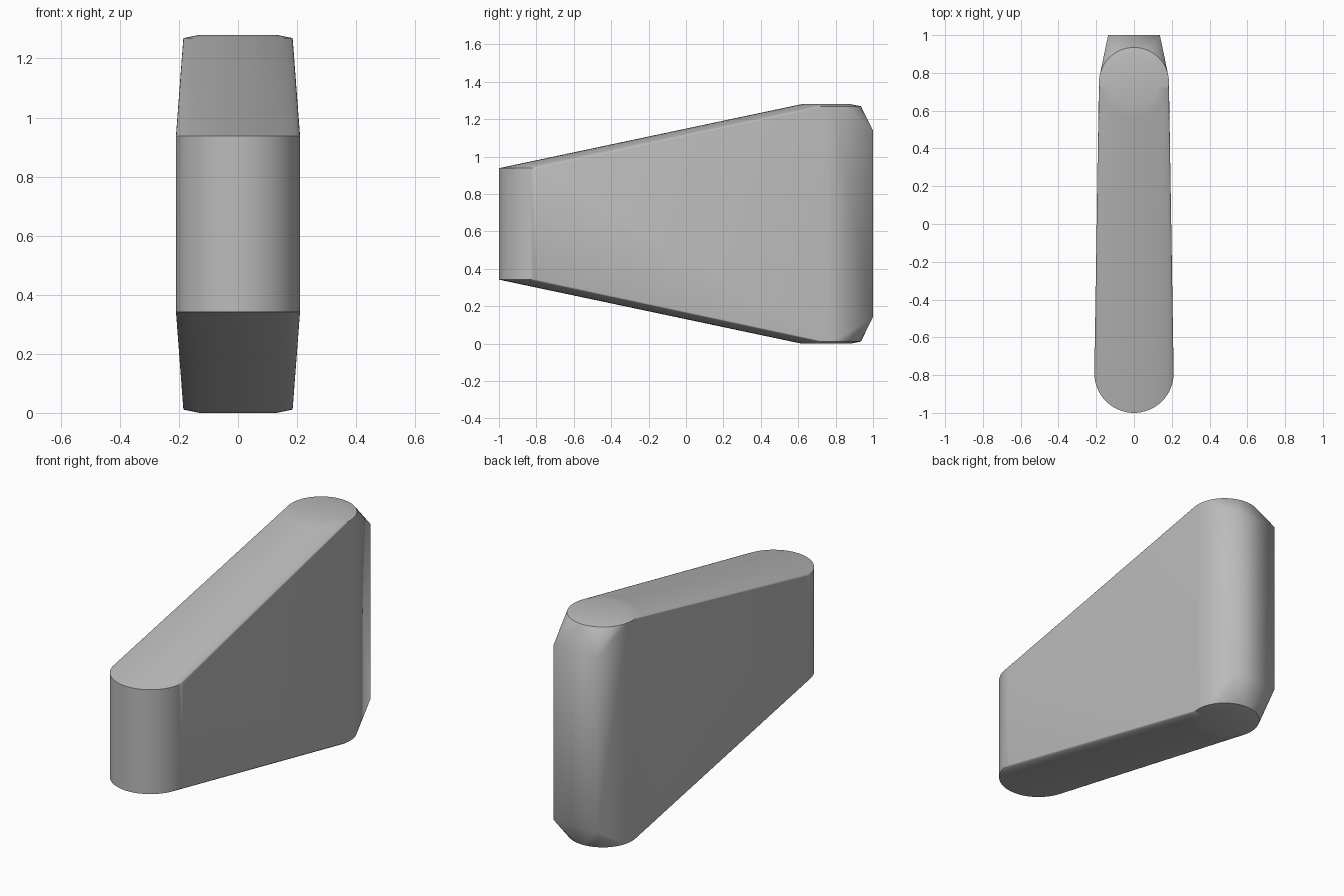
import bpy, bmesh, math

cube = bpy.data.objects.get("Cube")
if cube:
    bpy.data.objects.remove(cube, do_unlink=True)

SEGMENTS = 64
HEIGHT = 1.28

# Plain grey finish
grey = bpy.data.materials.new("plain_grey")
grey.use_nodes = True
colour = (0.5, 0.5, 0.5, 1)
grey.diffuse_color = colour
grey.node_tree.nodes["Principled BSDF"].inputs["Base Color"].default_value = colour

bm = bmesh.new()


def ring(y, radius, z):
    for i in range(SEGMENTS):
        a = math.tau * i / SEGMENTS
        bm.verts.new((radius * math.cos(a), y + radius * math.sin(a), z))


def mirrored_ring(y, radius, z):
    ring(y, radius, z)
    ring(y, radius, HEIGHT - z)


# Rounded nose, tall rear post with softly domed ends
mirrored_ring(-0.79, 0.21, 0.342)
mirrored_ring(0.75, 0.185, 0.011)
mirrored_ring(0.75, 0.13, 0)

# Flat rear plate
for x in (-0.137, 0.137):
    for z in (0.142, HEIGHT - 0.142):
        bm.verts.new((x, 1, z))

# Wrap the sections into one solid wedge
result = bmesh.ops.convex_hull(bm, input=bm.verts[:])
loose = [v for v in bm.verts if not v.link_faces]
bmesh.ops.delete(bm, geom=loose, context="VERTS")
bmesh.ops.dissolve_limit(bm, angle_limit=math.radians(0.2),
                         verts=bm.verts[:], edges=bm.edges[:])
bmesh.ops.recalc_face_normals(bm, faces=bm.faces[:])

mesh = bpy.data.meshes.new("wedge_body")
bm.to_mesh(mesh)
bm.free()
mesh.materials.append(grey)
body = bpy.data.objects.new("wedge_body", mesh)
bpy.context.collection.objects.link(body)

# Smooth curves, crisp rims
bpy.ops.object.select_all(action="DESELECT")
body.select_set(True)
bpy.context.view_layer.objects.active = body
bpy.ops.object.shade_smooth_by_angle(angle=math.radians(30))
